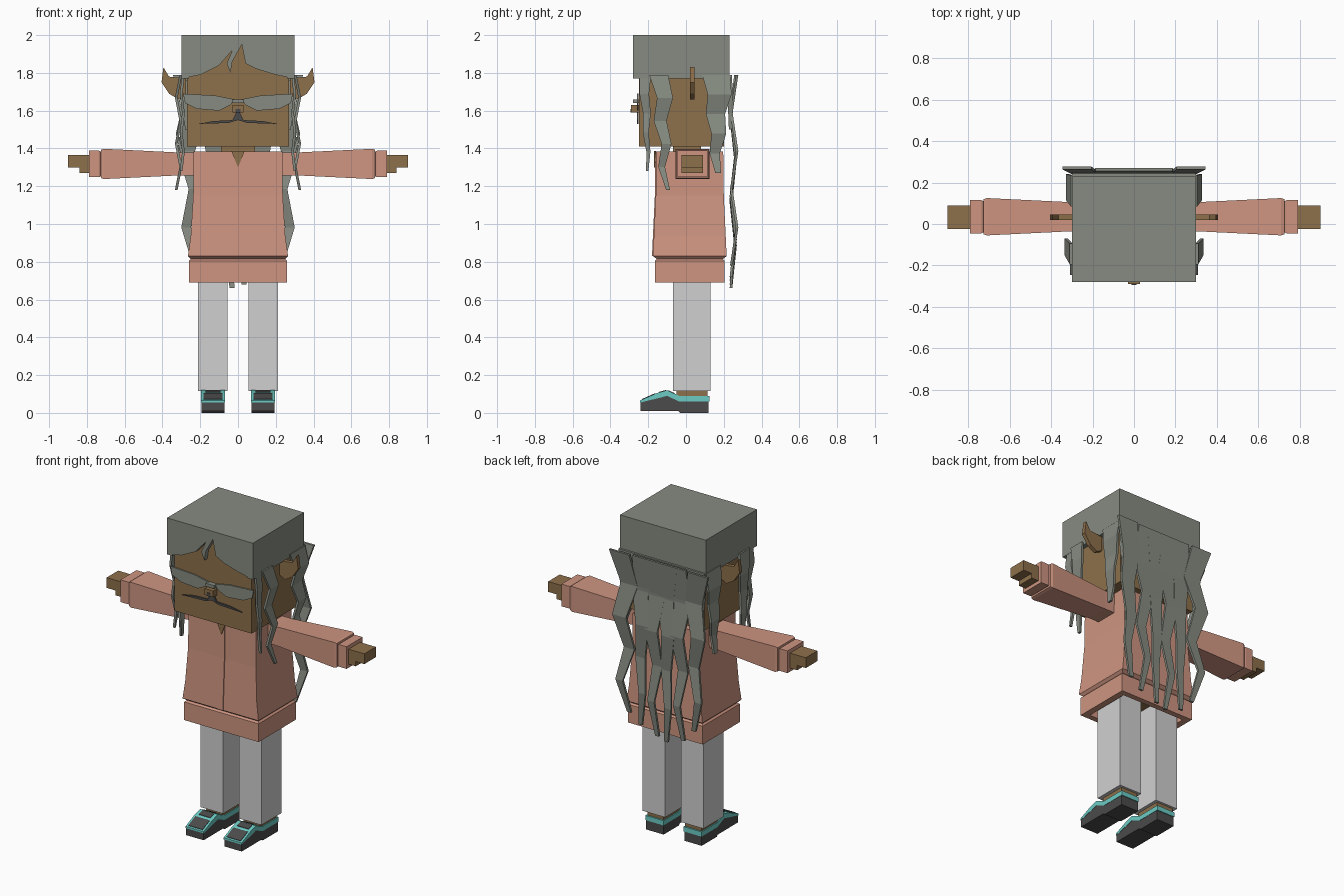
import bpy, bmesh

cube = bpy.data.objects.get("Cube")
if cube:
    bpy.data.objects.remove(cube, do_unlink=True)


def material(name, red, green, blue):
    colour = (red, green, blue, 1)
    mat = bpy.data.materials.new(name)
    mat.use_nodes = True
    mat.diffuse_color = colour
    mat.node_tree.nodes["Principled BSDF"].inputs["Base Color"].default_value = colour
    return mat


HAIR = material("grey hair", .24, .26, .22)
SKIN = material("brown skin", .27, .16, .07)
COAT = material("salmon coat", .62, .3, .22)
TROUSER = material("light trousers", .63, .63, .63)
DARK = material("charcoal", .07, .07, .07)
TEAL = material("teal", .15, .6, .56)


def place(axis, along, a, b):
    return {"x": (along, a, b), "y": (a, along, b), "z": (a, b, along)}[axis]


def loft(name, rings, mat):
    """Join matching rings of points into a capped flat-shaded solid."""
    bm = bmesh.new()
    loops = [[bm.verts.new(point) for point in ring] for ring in rings]
    count = len(loops[0])
    for lower, upper in zip(loops, loops[1:]):
        for i in range(count):
            j = (i + 1) % count
            bm.faces.new((lower[i], lower[j], upper[j], upper[i]))
    bm.faces.new(loops[0])
    bm.faces.new(loops[-1])
    bmesh.ops.recalc_face_normals(bm, faces=bm.faces)
    mesh = bpy.data.meshes.new(name)
    bm.to_mesh(mesh)
    bm.free()
    mesh.materials.append(mat)
    ob = bpy.data.objects.new(name, mesh)
    bpy.context.collection.objects.link(ob)
    return ob


def prism(name, outline, axis, start, end, mat):
    """Extrude a flat outline along an axis."""
    return loft(name, [[place(axis, t, a, b) for a, b in outline] for t in (start, end)], mat)


def rectangle(a, b, half_a, half_b):
    return [(a - half_a, b - half_b), (a + half_a, b - half_b),
            (a + half_a, b + half_b), (a - half_a, b + half_b)]


def tube(name, axis, centre, sections, mat):
    """Loft rectangles given as (position, half size, half size)."""
    return loft(name, [[place(axis, t, a, b) for a, b in rectangle(*centre, half_a, half_b)]
                       for t, half_a, half_b in sections], mat)


def box(name, xs, ys, zs, mat):
    outline = [(xs[0], ys[0]), (xs[1], ys[0]), (xs[1], ys[1]), (xs[0], ys[1])]
    return prism(name, outline, "z", *zs, mat)


def block(name, half, ys, zs, mat):
    """Box centred from left to right."""
    return box(name, (-half, half), ys, zs, mat)


def pair(ob):
    """Repeat a left part on the right."""
    ob.modifiers.new("Mirror", "MIRROR").use_axis[0] = True
    return ob


def lock(name, axis, depth, centre, tip, width, sway, drift=0, ripple=.012):
    """Tapering zigzag ribbon of hair hanging from the cap."""
    top, steps, thickness = 1.79, 5, .007
    rings = []
    for k in range(steps + 1):
        f = k / steps
        swing = (-1) ** k
        outline = rectangle(depth - ripple * swing, centre + drift * f + sway * swing,
                            thickness, width * (1 - f * .8) / 2)
        rings.append([place(axis, d, c, top + (tip - top) * f) for d, c in outline])
    return loft(name, rings, HAIR)


# Head and neck
block("head", .27, (-.25, .2), (1.41, 1.96), SKIN)
block("neck", .09, (-.07, .08), (1.37, 1.42), SKIN)

# Hair cap with a jagged fringe
block("hair_top", .3, (-.28, .23), (1.96, 2), HAIR)
block("hair_back", .3, (.19, .23), (1.76, 1.97), HAIR)
pair(box("hair_sides", (.26, .3), (-.28, .23), (1.77, 1.97), HAIR))
fringe = [(-.3, 2), (-.3, 1.77), (-.2, 1.79), (-.1, 1.84), (-.03, 1.92), (-.06, 1.85), (-.04, 1.8),
          (-.03, 1.86), (.02, 1.95), (.04, 1.85), (.1, 1.82), (.2, 1.79), (.3, 1.77), (.3, 2)]
prism("fringe", fringe, "y", -.28, -.24, HAIR)

# Glasses, nose and moustache
block("nose", .03, (-.29, -.24), (1.59, 1.63), SKIN)
block("nose_shadow", .012, (-.294, -.29), (1.59, 1.61), DARK)
block("glasses_bridge", .03, (-.28, -.25), (1.64, 1.66), HAIR)
lens = [(.02, 1.66), (.12, 1.68), (.29, 1.69), (.28, 1.64), (.22, 1.61), (.1, 1.6), (.04, 1.63)]
pair(prism("glasses_lenses", lens, "y", -.26, -.252, HAIR))
whisker = [(0, 1.59), (.01, 1.59), (.03, 1.55), (.13, 1.545), (.21, 1.53), (.05, 1.535), (0, 1.55)]
pair(prism("moustache", whisker, "y", -.26, -.251, DARK))

# Pointed ears
ear = [(.26, 1.68), (.3, 1.66), (.35, 1.69), (.39, 1.75), (.38, 1.83), (.35, 1.78), (.26, 1.77)]
for side, sign, shift in (("left", 1, .015), ("right", -1, -.015)):
    prism(side + "_ear", [(sign * x + shift, z) for x, z in ear], "y", .02, .045, SKIN)

# Wavy locks beside the face
pair(lock("front_locks", "x", .295, -.22, 1.28, .06, .005, drift=.02, ripple=.006))
pair(lock("middle_locks", "x", .315, -.13, 1.18, .1, -.015, drift=.02))
pair(lock("rear_locks", "x", .31, .17, 1.27, .15, -.01, drift=-.01))

# Long back hair: a sheet that splits into strands
tube("back_hair_sheet", "z", (0, .235), [(1.79, .3, .008), (1.65, .295, .014), (1.5, .28, .008)], HAIR)
pair(lock("outer_back_locks", "y", .255, .25, .78, .14, .025, ripple=-.015))
for number, tip in enumerate((.7, .66, .68, .72)):
    lock(f"back_strand_{number + 1}", "y", .25, number * .09 - .135, tip, .13,
         .014 * (-1) ** number, ripple=-.012)

# Coat with a hollow hem, a front placket and an open neck
depth_centre = .02
hem = [(.8, .22, .15), (.69, .22, .15), (.26 + .43, .26, .185), (.805, .26, .185), (.815, .25, .175)]
body = [(.83, .265, .195), (.94, .25, .19), (1.15, .237, .18), (1.385, .235, .177)]
tube("coat", "z", (0, depth_centre), hem + body, COAT)
placket = [(depth_centre - half - .005, z) for z, _, half in body]
prism("coat_placket", placket + [(0, 1.38), (0, .83)], "x", -.02, .02, COAT)
prism("neck_opening", [(-.035, 1.386), (0, 1.3), (.035, 1.386)], "y", -.169, -.16, SKIN)
block("hips", .2, (-.06, .12), (.76, .81), SKIN)

# Arms: flared sleeve with a separate cuff, then a stepped hand
sleeve = [(.2, .06), (.3, .06), (.71, .08), (.725, .075), (.727, .065), (.735, .07), (.79, .07)]
pair(tube("sleeves", "x", (.035, 1.318), [(x, half + .01, half) for x, half in sleeve], COAT))
pair(box("hands", (.78, .9), (-.025, .09), (1.3, 1.365), SKIN))
pair(box("fingers", (.78, .84), (-.025, .09), (1.27, 1.3), SKIN))

# Legs
pair(box("legs", (.055, .213), (-.07, .13), (.117, .79), TROUSER))
pair(box("ankles", (.075, .19), (-.05, .115), (.06, .12), SKIN))

# Shoes: dark sole and a teal band over it
sole = [(.12, 0), (.12, .06), (-.02, .06), (-.1, .09), (-.16, .08), (-.24, .06),
        (-.24, .01), (-.04, .01), (-.03, 0)]
pair(prism("shoe_soles", sole, "x", .072, .194, DARK))
band = [(.125, .09), (-.035, .09), (-.1, .12), (-.155, .105), (-.243, .066)]
under = [(y, z - .03 + max(0, -y - .15) * .2) for y, z in reversed(band)]
pair(prism("shoe_uppers", band + under, "x", .07, .196, TEAL))

# Dark panels between the teal straps, following the slopes of the band
middle, lift = .133, .003
for part, segment, start, end, half in (("tongue", 1, .4, .9, .03), ("laces", 2, .1, .8, .04),
                                        ("toe", 3, .1, .9, .05)):
    (y, z), (next_y, next_z) = band[segment:segment + 2]
    edge = [(y + (next_y - y) * f, z + (next_z - z) * f) for f in (start, end)]
    outline = [(a, b + lift) for a, b in edge] + [(a, b - lift) for a, b in reversed(edge)]
    pair(prism("shoe_" + part, outline, "x", middle - half, middle + half, DARK))
